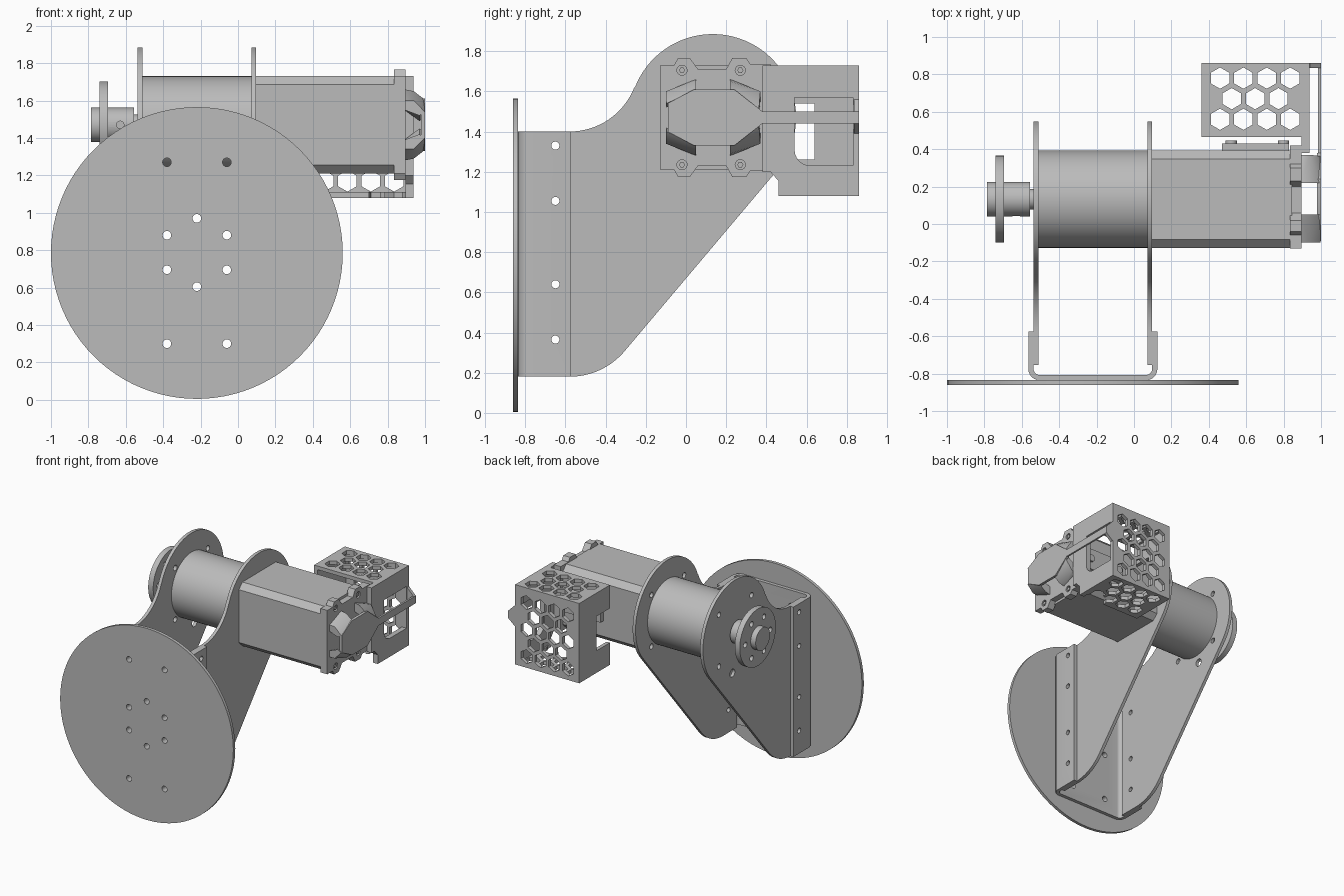
import bpy, bmesh
from math import cos, sin, pi, radians
from mathutils import Vector

if "Cube" in bpy.data.objects:
    bpy.data.objects.remove(bpy.data.objects["Cube"])

grey = bpy.data.materials.new("plain_grey")
grey.use_nodes = True
grey.diffuse_color = (0.5, 0.5, 0.5, 1)
grey.node_tree.nodes["Principled BSDF"].inputs["Base Color"].default_value = (0.5, 0.5, 0.5, 1)

CY, CZ = 0.133, 1.47          # drive axis
AXES = {"x": lambda u, v, d: (d, u, v),
        "y": lambda u, v, d: (u, d, v),
        "z": lambda u, v, d: (u, v, d)}


def arc(cu, cv, r, a0, a1, n=16):
    """Points on an arc, in degrees."""
    return [(cu + r * cos(radians(a0 + (a1 - a0) * i / n)),
             cv + r * sin(radians(a0 + (a1 - a0) * i / n))) for i in range(n + 1)]


def circle(cu, cv, r, n=24, turn=0):
    return arc(cu, cv, r, turn, turn + 360, n)[:-1]


def rect(u0, u1, v0, v1):
    return [(u0, v0), (u1, v0), (u1, v1), (u0, v1)]


def make(name, prisms):
    """One object from prisms given as (axis, outline, start, end)."""
    bm = bmesh.new()
    for axis, pts, a, b in prisms:
        lo, hi = ([bm.verts.new(AXES[axis](u, v, d)) for u, v in pts] for d in (a, b))
        bm.faces.new(lo)
        bm.faces.new(hi)
        for i in range(len(pts)):
            j = (i + 1) % len(pts)
            bm.faces.new((lo[i], lo[j], hi[j], hi[i]))
    bmesh.ops.recalc_face_normals(bm, faces=bm.faces)
    return finish(name, bm)


def finish(name, bm):
    me = bpy.data.meshes.new(name)
    bm.to_mesh(me)
    bm.free()
    me.materials.append(grey)
    ob = bpy.data.objects.new(name, me)
    bpy.context.collection.objects.link(ob)
    smooth(me)
    return ob


def smooth(me):
    me.shade_smooth()
    me.set_sharp_from_angle(angle=radians(30))


def cut(ob, prisms):
    """Subtract prisms from an object."""
    tool = make("cutter", prisms)
    tool.hide_render = True
    mod = ob.modifiers.new("cut", "BOOLEAN")
    mod.operation, mod.solver, mod.object = "DIFFERENCE", "EXACT", tool
    deps = bpy.context.evaluated_depsgraph_get()
    me = bpy.data.meshes.new_from_object(ob.evaluated_get(deps))
    ob.modifiers.clear()
    ob.data = me
    smooth(me)
    bpy.data.objects.remove(tool)


def hull(name, points):
    bm = bmesh.new()
    for p in points:
        bm.verts.new(p)
    bmesh.ops.convex_hull(bm, input=bm.verts)
    return finish(name, bm)


# Round mounting disc and its bolt pattern
MX = -0.22
bolts = [(MX + s * 0.16, z) for s in (-1, 1) for z in (0.30, 0.695, 0.88, 1.27)]
bolts += [(MX, 0.605), (MX, 0.97)]
bolt_cuts = [("y", circle(x, z, 0.023), -0.9, -0.78) for x, z in bolts]
disc = make("mounting_disc", [("y", circle(MX, 0.785, 0.78, 96), -0.86, -0.835)])
cut(disc, bolt_cuts)

# Bent channel bracket
outer = ([(-0.565, -0.575)] + arc(-0.505, -0.775, 0.06, 180, 270, 6)
         + arc(0.065, -0.775, 0.06, 270, 360, 6) + [(0.125, -0.575)])
inner = ([(0.097, -0.575)] + arc(0.065, -0.775, 0.032, 0, -90, 6)
         + arc(-0.505, -0.775, 0.032, 270, 180, 6) + [(-0.537, -0.575)])
flange_cuts = [("x", circle(-0.65, z, 0.02), -0.7, 0.3) for z in (0.365, 0.64, 1.055, 1.33)]
channel = make("channel_bracket", [("z", outer + inner, 0.18, 1.4)])
cut(channel, bolt_cuts + flange_cuts)

# Two shaped side plates
plate = ([(-0.755, 0.18)] + arc(-0.58, 0.54, 0.36, -90, -40)
         + arc(CY, CZ, 0.415, -40, 158, 48)
         + arc(-0.58, 1.747, 0.347, -22, -90) + [(-0.755, 1.4)])
ring = [("x", circle(CY + a, CZ + b, 0.022), -0.7, 0.3)
        for a in (-0.21, 0.21) for b in (-0.21, 0.21)]
for name, x0 in (("outer_side_plate", -0.537), ("inner_side_plate", 0.071)):
    ob = make(name, [("x", plate, x0, x0 + 0.026)])
    cut(ob, flange_cuts + ring)
    if x0 < 0:
        cut(ob, [("x", circle(0.17, 1.14, 0.032), -0.7, 0)])

# Drum, output shaft and hub
make("drum", [("x", circle(CY, CZ, 0.26, 72), -0.512, 0.072)])
make("shaft", [("x", circle(CY, CZ, 0.055), -0.57, -0.5)])
hub = make("hub_barrel", [("x", circle(CY, CZ, 0.092, 40), -0.785, -0.555)])
cut(hub, [("y", circle(-0.63, CZ, 0.02), -0.1, CY)])
hub_disc = make("hub_disc", [("x", circle(CY, CZ, 0.232, 56), -0.74, -0.695)])
cut(hub_disc, [("x", circle(y, z, 0.022), -0.8, -0.6) for y, z in circle(CY, CZ, 0.16, 6)])

# Motor body with chamfered corners
h, c = 0.26, 0.215
octagon = [(-h, -c), (-c, -h), (c, -h), (h, -c), (h, c), (c, h), (-c, h), (-h, c)]
make("motor_body", [("x", [(CY + a, CZ + b) for a, b in octagon], 0.095, 0.845)])

# End cover: lobed flange with four screws
upper = [(-0.13, 1.73), (-0.06, 1.73), (-0.04, 1.765), (0.02, 1.765), (0.06, 1.71),
         (0.2, 1.71), (0.23, 1.765), (0.3, 1.765), (0.32, 1.735), (0.42, 1.735)]
lower = [(y, 2 * CZ - z) for y, z in reversed(upper)]
cover = make("cover_flange", [("x", upper + lower, 0.835, 0.895)])
screws = [(y, CZ + s * 0.235) for y in (-0.02, 0.27) for s in (-1, 1)]
cut(cover, [("x", circle(y, z, 0.025), 0.87, 1) for y, z in screws])
make("cover_screws", [("x", circle(y, z, 0.015, 6), 0.86, 0.893) for y, z in screws])

# Raised face carried by four slanted legs
face = [(-0.09, 1.40), (0.04, 1.33), (0.24, 1.33), (0.38, 1.44),
        (0.38, 1.50), (0.24, 1.61), (0.04, 1.61), (-0.09, 1.54)]
make("cover_face", [("x", face, 0.978, 1.0)])
for side, y_out, y_in, z_out in (("front", -0.1, 0.05, 0.07), ("back", 0.37, 0.22, 0.04)):
    for level, s in (("upper", 1), ("lower", -1)):
        near = [(0.89, y_out, 0.13), (0.89, y_in, 0.19), (0.94, y_out, 0.13),
                (0.94, y_in, 0.18), (0.89, y_out, 0.08), (0.89, y_in, 0.12)]
        far = [(0.998, y_out * 0.98, z_out), (0.998, y_in, 0.135),
               (0.97, y_out * 0.98, z_out - 0.02), (0.97, y_in, 0.09)]
        hull(f"{level}_{side}_leg", [(x, y, CZ + s * z) for x, y, z in near + far])

# Perforated guard box, open at the front
def hexes(axis, rows, a, b):
    out = []
    for i, v in enumerate(rows):
        for k in range(4 - i % 2):
            u = 0.46 + 0.125 * k + 0.0625 * (i % 2)
            out.append((axis, circle(u, v, 0.057, 6, 30), a, b))
    return out


guard = make("guard_box", [("z", rect(0.36, 0.935, 0.465, 0.86), 1.08, 1.73)])
cut(guard, [("z", rect(0.39, 1.0, 0.4, 0.83), 1.11, 1.70)])
cut(guard, hexes("z", [0.56, 0.67, 0.78], 1.0, 1.8))
cut(guard, hexes("y", [1.17, 1.28, 1.39, 1.50, 1.61], 0.8, 0.9))
cut(guard, [("x", rect(0.4, 0.64, 1.26, 1.54), 0.3, 0.45),
            ("z", circle(0.8, 0.465, 0.1), 1.0, 1.2)])

# Guard end wall with a window, joined to the cover
wall = [(0.38, 1.2), (0.42, 1.2), (0.46, 1.155), (0.46, 1.08), (0.86, 1.08),
        (0.86, 1.73), (0.38, 1.73)]
end_wall = make("guard_end_wall", [("x", wall, 0.895, 0.937)])
window = arc(0.62, 1.31, 0.08, 180, 270, 6) + [(0.83, 1.23), (0.83, 1.57), (0.54, 1.57)]
cut(end_wall, [("x", window, 0.8, 1.0)])

# Long arm from the raised face to the guard
make("guard_arm", [("x", rect(0.37, 0.86, 1.44, 1.50), 0.985, 1.0)])
make("guard_arm_end", [("y", [(0.92, 1.39), (0.94, 1.39), (1.0, 1.44), (1.0, 1.50),
                              (0.94, 1.56), (0.92, 1.56)], 0.835, 0.86)])

# Connector strip on the back of the motor
make("connector_strip", [("y", rect(0.47, 0.83, 1.38, 1.56), 0.385, 0.43)]
     + [("y", circle(x, CZ, 0.03, 16), 0.42, 0.447) for x in (0.52, 0.80)])
